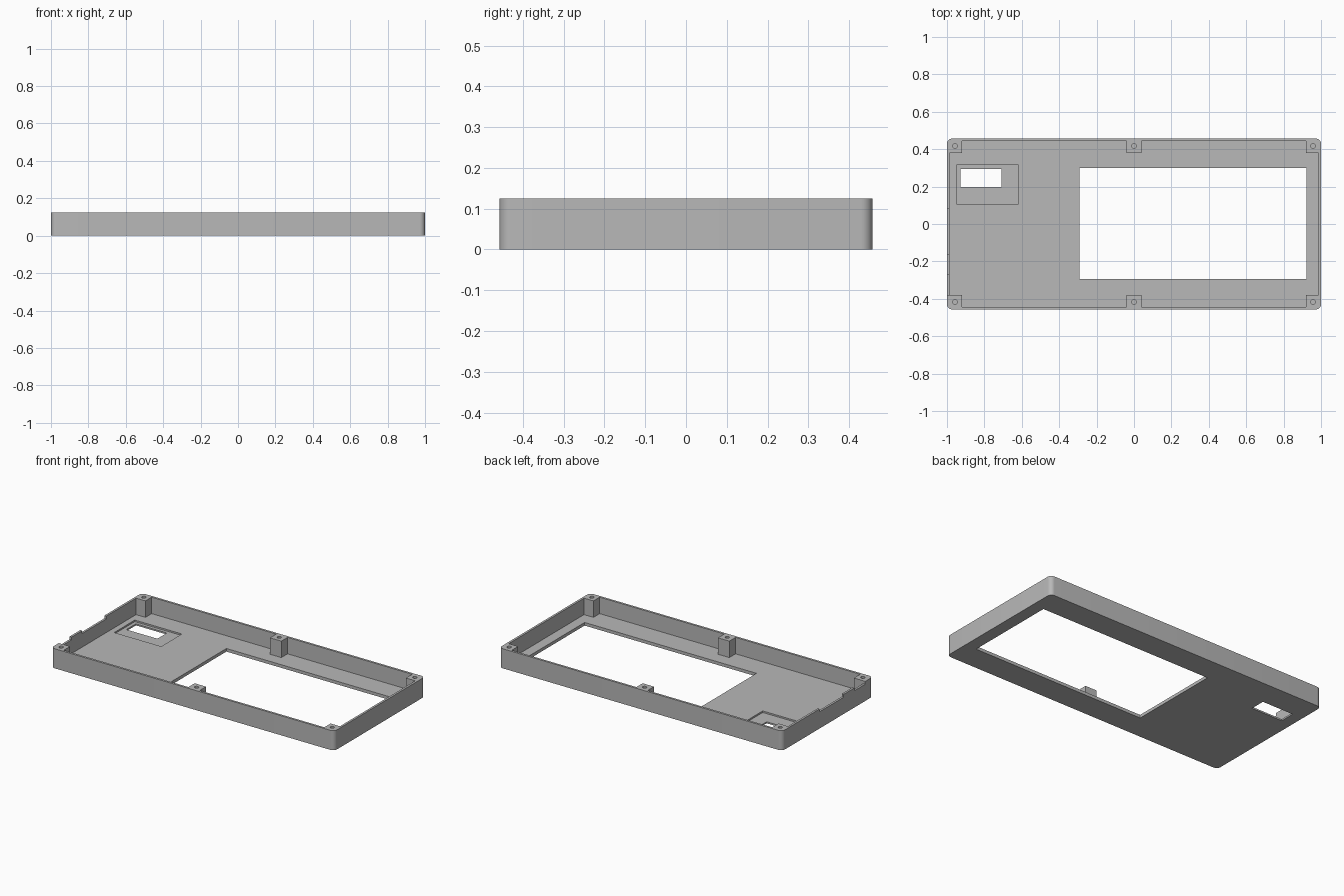
import bpy, bmesh, math

default = bpy.data.objects.get("Cube")
if default:
    bpy.data.objects.remove(default, do_unlink=True)

HALF_X, HALF_Y, HEIGHT = 1.0, 0.457, 0.125
FLOOR, WALL, ABOVE = 0.02, 0.014, 0.2
IN_X, IN_Y = HALF_X - WALL, HALF_Y - WALL
BOSS_Y, BOSS_X, MID = 0.38, 0.92, 0.04

grey = bpy.data.materials.new("plain grey")
grey.use_nodes = True
colour = (0.48, 0.48, 0.48, 1)
grey.diffuse_color = colour
grey.node_tree.nodes["Principled BSDF"].inputs["Base Color"].default_value = colour


def prism(name, outline, z0, z1):
    """Extrude a closed outline between two heights."""
    bm = bmesh.new()
    face = bm.faces.new([bm.verts.new((x, y, z0)) for x, y in outline])
    ext = bmesh.ops.extrude_face_region(bm, geom=[face])
    top = [v for v in ext["geom"] if isinstance(v, bmesh.types.BMVert)]
    bmesh.ops.translate(bm, verts=top, vec=(0, 0, z1 - z0))
    bmesh.ops.recalc_face_normals(bm, faces=bm.faces[:])
    mesh = bpy.data.meshes.new(name)
    bm.to_mesh(mesh)
    bm.free()
    mesh.materials.append(grey)
    obj = bpy.data.objects.new(name, mesh)
    bpy.context.collection.objects.link(obj)
    return obj


def rect(x0, x1, y0, y1):
    return [(x0, y0), (x1, y0), (x1, y1), (x0, y1)]


def circle(cx, cy, r, n=24):
    return [(cx + r * math.cos(math.tau * i / n),
             cy + r * math.sin(math.tau * i / n)) for i in range(n)]


def rounded(hx, hy, r, steps=8):
    pts = []
    for k, (sx, sy) in enumerate([(1, 1), (-1, 1), (-1, -1), (1, -1)]):
        for i in range(steps + 1):
            a = math.pi / 2 * (k + i / steps)
            pts.append((sx * (hx - r) + r * math.cos(a),
                        sy * (hy - r) + r * math.sin(a)))
    return pts


def cut(target, outline, z0, z1):
    """Subtract a prism from the target and discard the cutter."""
    cutter = prism("cutter", outline, z0, z1)
    cutter.hide_render = True
    mod = target.modifiers.new("cut", "BOOLEAN")
    mod.operation = "DIFFERENCE"
    mod.solver = "EXACT"
    mod.object = cutter
    bpy.context.view_layer.objects.active = target
    bpy.ops.object.modifier_apply(modifier=mod.name)
    bpy.data.objects.remove(cutter, do_unlink=True)


# Outer body with rounded vertical corners
body = prism("bezel_tray", rounded(HALF_X, HALF_Y, 0.028), 0, HEIGHT)

# Cavity, whose outline steps around the six screw bosses
quarter = [(IN_X, BOSS_Y), (BOSS_X, BOSS_Y), (BOSS_X, IN_Y),
           (MID, IN_Y), (MID, BOSS_Y)]
half = quarter + [(-x, y) for x, y in reversed(quarter)]
cavity = half + [(x, -y) for x, y in reversed(half)]
cut(body, cavity, FLOOR, ABOVE)

# Display window, shallow pocket and switch opening in the floor
cut(body, rect(-0.292, 0.922, -0.294, 0.3), -ABOVE, ABOVE)
cut(body, rect(-0.949, -0.617, 0.107, 0.315), FLOOR / 2, ABOVE)
cut(body, rect(-0.927, -0.708, 0.198, 0.294), -ABOVE, ABOVE)

# Shallow cable notches in the rim of the right wall
for y0, y1 in [(-0.163, 0.08), (-0.379, -0.27)]:
    cut(body, rect(-1.1, -IN_X + 0.005, y0, y1), HEIGHT - 0.018, ABOVE)

# Screw holes in the bosses
for x in (-0.957, 0, 0.957):
    for y in (-0.417, 0.417):
        cut(body, circle(x, y, 0.013), 0.045, ABOVE)

bpy.ops.object.select_all(action="DESELECT")
body.select_set(True)
bpy.context.view_layer.objects.active = body
bpy.ops.object.shade_smooth_by_angle(angle=math.radians(30))
